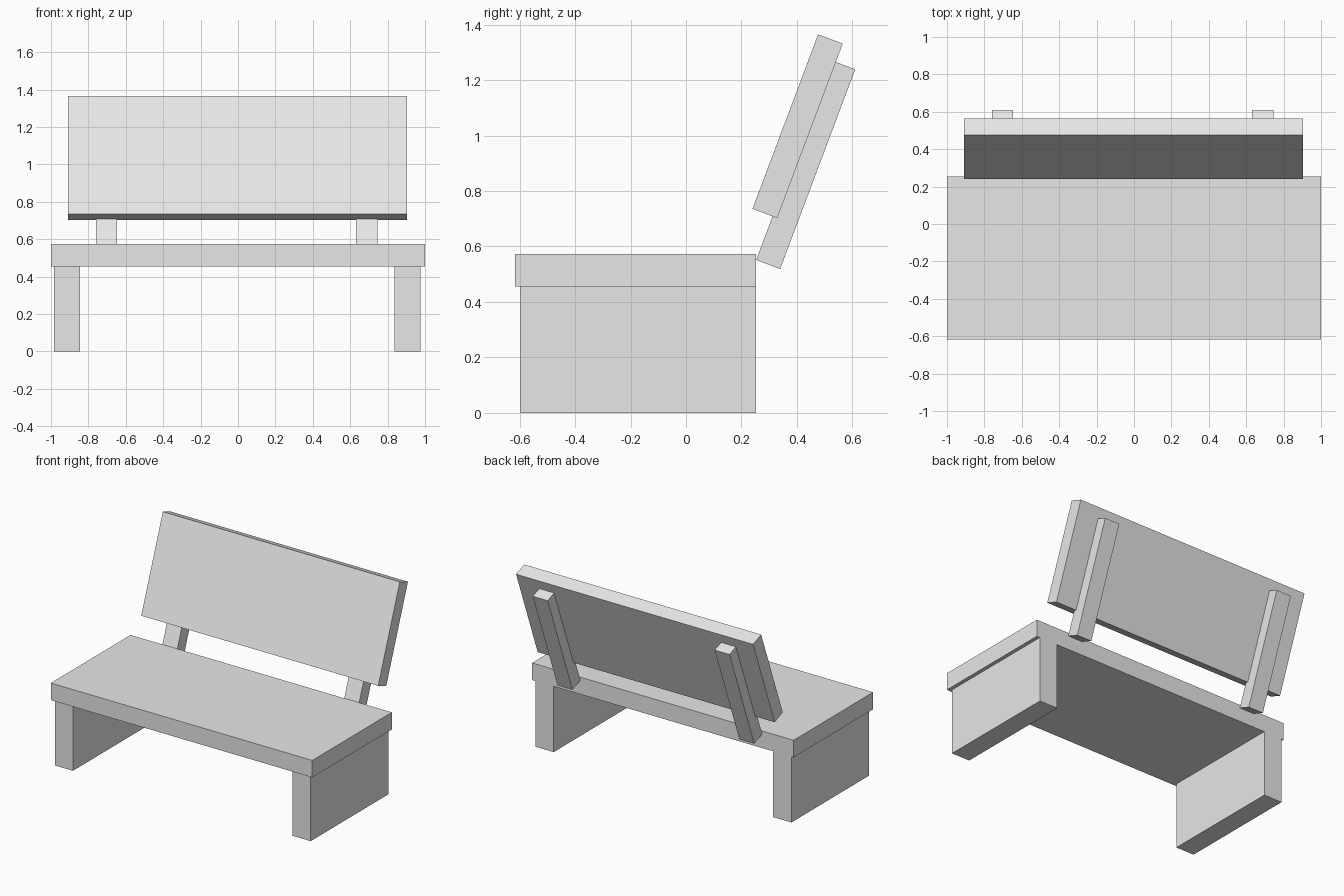
import bpy
from math import radians

default_cube = bpy.data.objects.get("Cube")
if default_cube:
    bpy.data.objects.remove(default_cube, do_unlink=True)

# Single flat colour
grey = bpy.data.materials.new("light grey")
grey.use_nodes = True
colour = (0.8, 0.8, 0.8, 1)
grey.diffuse_color = colour
grey.node_tree.nodes["Principled BSDF"].inputs["Base Color"].default_value = colour


def box(name, centre, size, lean=0):
    """Box of a given size, leaning back by an angle in degrees."""
    bpy.ops.mesh.primitive_cube_add(size=1, location=centre,
                                    rotation=(-radians(lean), 0, 0))
    obj = bpy.context.object
    obj.name = name
    obj.scale = size
    obj.data.materials.append(grey)
    return obj


LEAN = 20.6

# Seat slab
box("seat", (0, -0.182, 0.514), (2, 0.87, 0.118))

# Slab legs, flush with the back of the seat
for side, x in (("right", -0.914), ("left", 0.905)):
    box(side + "_leg", (x, -0.172, 0.2275), (0.139, 0.85, 0.455))

# Leaning backrest panel
box("backrest", (-0.002, 0.4025, 1.0335), (1.813, 0.095, 0.672), LEAN)

# Posts that carry the backrest, slightly let into its rear face
for side, x in (("right", -0.703), ("left", 0.688)):
    box(side + "_post", (x, 0.4315, 0.895), (0.114, 0.0925, 0.769), LEAN)
